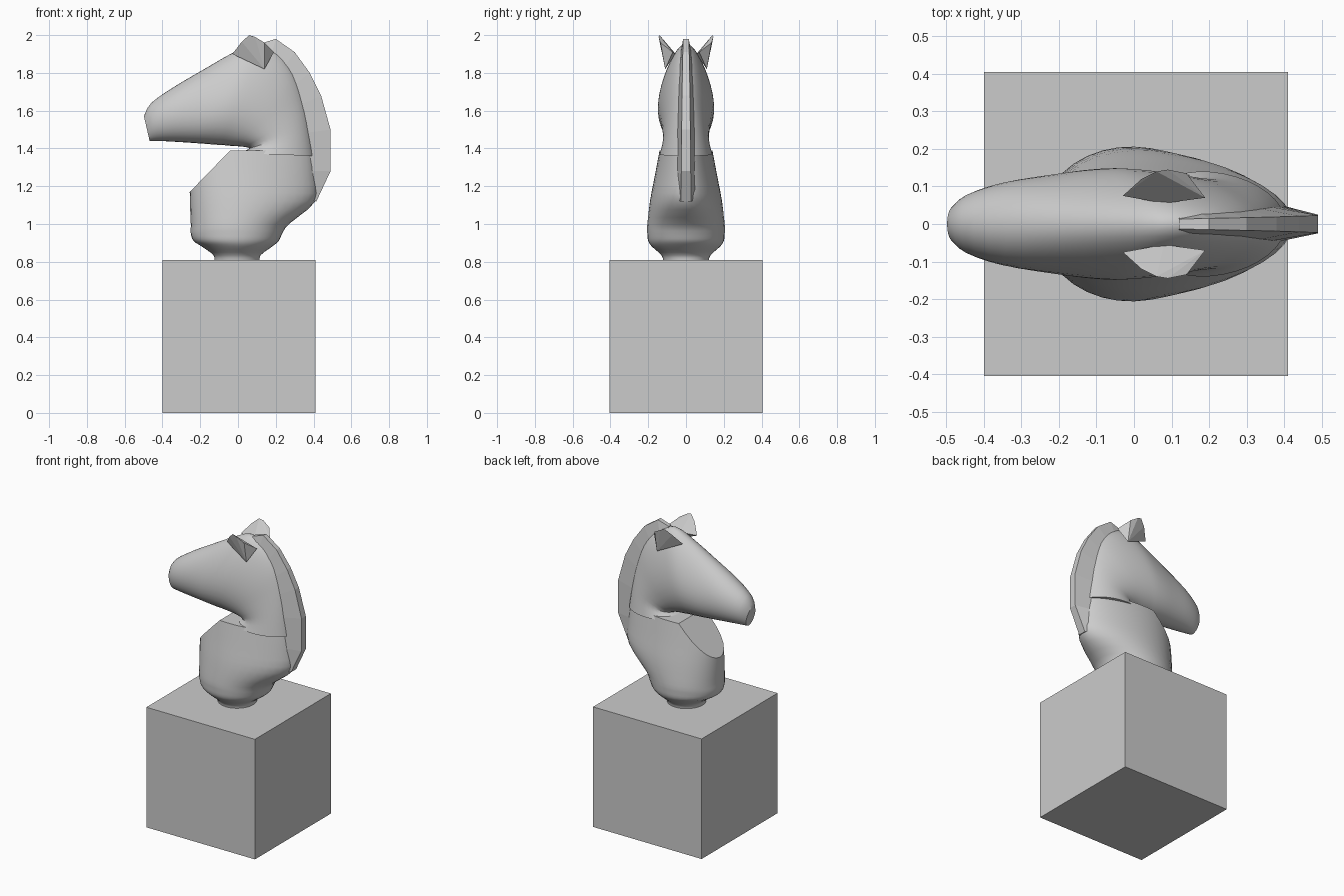
import bpy, bmesh, math

if "Cube" in bpy.data.objects:
    bpy.data.objects.remove(bpy.data.objects["Cube"])

grey = bpy.data.materials.new("stone_grey")
grey.diffuse_color = (0.6, 0.6, 0.6, 1)
grey.use_nodes = True
grey.node_tree.nodes["Principled BSDF"].inputs["Base Color"].default_value = grey.diffuse_color


def finish(name, bm, smooth=None):
    """Turn a bmesh into a named object, optionally smooth below an angle."""
    bmesh.ops.recalc_face_normals(bm, faces=bm.faces)
    me = bpy.data.meshes.new(name)
    bm.to_mesh(me)
    bm.free()
    me.materials.append(grey)
    if smooth:
        me.shade_smooth()
        me.set_sharp_from_angle(angle=math.radians(smooth))
    ob = bpy.data.objects.new(name, me)
    bpy.context.collection.objects.link(ob)
    return ob


def spline(rows, steps):
    """Catmull-Rom interpolation of ring parameters."""
    out = []
    for i in range(len(rows) - 1):
        a, b, c, d = (rows[min(max(i + j, 0), len(rows) - 1)] for j in (-1, 0, 1, 2))
        for s in range(steps):
            t = s / steps
            out.append([q + 0.5 * t * (r - p + t * (2 * p - 5 * q + 4 * r - u + t * (3 * (q - r) + u - p)))
                        for p, q, r, u in zip(a, b, c, d)])
    return out + [rows[-1]]


def loft(rows, n=36):
    """Skin egg-shaped rings: front x, front z, back x, back z, half width, egg bias."""
    bm = bmesh.new()
    rings = []
    for fx, fz, bx, bz, w, k in rows:
        ring = []
        for i in range(n):
            a = 2 * math.pi * i / n
            s = (1 + math.cos(a)) / 2          # 1 at the front, 0 at the back
            y = w * math.sin(a) * (1 + k * math.cos(a)) / (1 + 0.5 * k * k)
            ring.append(bm.verts.new((bx + (fx - bx) * s, y, bz + (fz - bz) * s)))
        rings.append(ring)
    for r0, r1 in zip(rings, rings[1:]):
        for i in range(n):
            j = (i + 1) % n
            bm.faces.new((r0[i], r0[j], r1[j], r1[i]))
    bm.faces.new(rings[0])
    bm.faces.new(rings[-1])
    return bm


# Plinth
bm = bmesh.new()
bmesh.ops.create_cube(bm, size=1)
for v in bm.verts:
    v.co = (v.co.x * 0.81 + 0.005, v.co.y * 0.81, (v.co.z + 0.5) * 0.81)
finish("plinth", bm)

# Neck with a narrow foot, and the chest cut to a flat slope
neck_rings = [
    (-0.125, 0.80, 0.115, 0.80, 0.12, 0.0),
    (-0.13, 0.835, 0.12, 0.835, 0.13, 0.0),
    (-0.19, 0.88, 0.18, 0.88, 0.18, 0.0),
    (-0.235, 0.91, 0.215, 0.91, 0.20, 0.0),
    (-0.25, 0.95, 0.235, 0.95, 0.205, 0.0),
    (-0.25, 1.00, 0.27, 1.00, 0.205, 0.05),
    (-0.255, 1.13, 0.41, 1.12, 0.19, 0.15),
    (-0.255, 1.26, 0.415, 1.25, 0.165, 0.15),
    (-0.25, 1.39, 0.40, 1.39, 0.14, 0.15)]
bm = loft(spline(neck_rings, 3))
bmesh.ops.bisect_plane(bm, geom=bm.verts[:] + bm.edges[:] + bm.faces[:], dist=1e-5,
                       plane_co=(-0.255, 0, 1.17), plane_no=(-0.19, 0, 0.185),
                       clear_outer=True)
bmesh.ops.holes_fill(bm, edges=[e for e in bm.edges if e.is_boundary], sides=0)
finish("neck", bm, 35)

# Head: rings fan around the throat, then run out to the muzzle
head_rings = [
    (0.0, 1.375, 0.405, 1.36, 0.14, 0.1),
    (0.06, 1.40, 0.385, 1.50, 0.122, 0.15),
    (0.02, 1.41, 0.355, 1.65, 0.125, 0.25),
    (-0.03, 1.413, 0.30, 1.80, 0.135, 0.3),
    (-0.08, 1.418, 0.21, 1.91, 0.145, 0.35),
    (-0.12, 1.42, 0.09, 1.955, 0.15, 0.35),
    (-0.18, 1.425, -0.03, 1.905, 0.145, 0.3),
    (-0.25, 1.43, -0.17, 1.825, 0.132, 0.2),
    (-0.36, 1.437, -0.34, 1.725, 0.11, 0.05),
    (-0.43, 1.44, -0.46, 1.64, 0.078, 0.0),
    (-0.468, 1.44, -0.498, 1.57, 0.045, 0.0)]
finish("head", loft(spline(head_rings, 3)), 35)

# Mane: a tapering fin along the back of the neck
outer = [(0.12, 1.955), (0.20, 1.98), (0.30, 1.91), (0.38, 1.80), (0.44, 1.68),
         (0.49, 1.50), (0.49, 1.28), (0.415, 1.12)]
inner = [(0.12, 1.90), (0.17, 1.87), (0.23, 1.81), (0.28, 1.72), (0.31, 1.62),
         (0.34, 1.48), (0.35, 1.28), (0.36, 1.13)]
bm = bmesh.new()
rows = []
for i, ((ox, oz), (ix, iz)) in enumerate(zip(outer, inner)):
    wo, wi = 0.013 + 0.002 * i, 0.03 + 0.004 * i
    rows.append([bm.verts.new(p) for p in
                 ((ox, -wo, oz), (ox, wo, oz), (ix, wi, iz), (ix, -wi, iz))])
for a, b in zip(rows, rows[1:]):
    for i in range(4):
        j = (i + 1) % 4
        bm.faces.new((a[i], a[j], b[j], b[i]))
bm.faces.new(rows[0])
bm.faces.new(rows[-1])
finish("mane", bm)

# Ears: faceted, leaning outward
for side, name in ((-1, "ear_right"), (1, "ear_left")):
    bm = bmesh.new()
    for x, y, z in ((-0.03, 0.075, 1.90), (0.08, 0.055, 1.90), (0.19, 0.07, 1.91),
                    (0.14, 0.11, 1.82), (0.02, 0.12, 1.965), (0.06, 0.14, 2.0),
                    (0.09, 0.145, 1.99), (0.14, 0.135, 1.96)):
        bm.verts.new((x, side * y, z))
    bmesh.ops.convex_hull(bm, input=bm.verts[:])
    loose = [v for v in bm.verts if not v.link_faces]
    bmesh.ops.delete(bm, geom=loose, context='VERTS')
    finish(name, bm)
